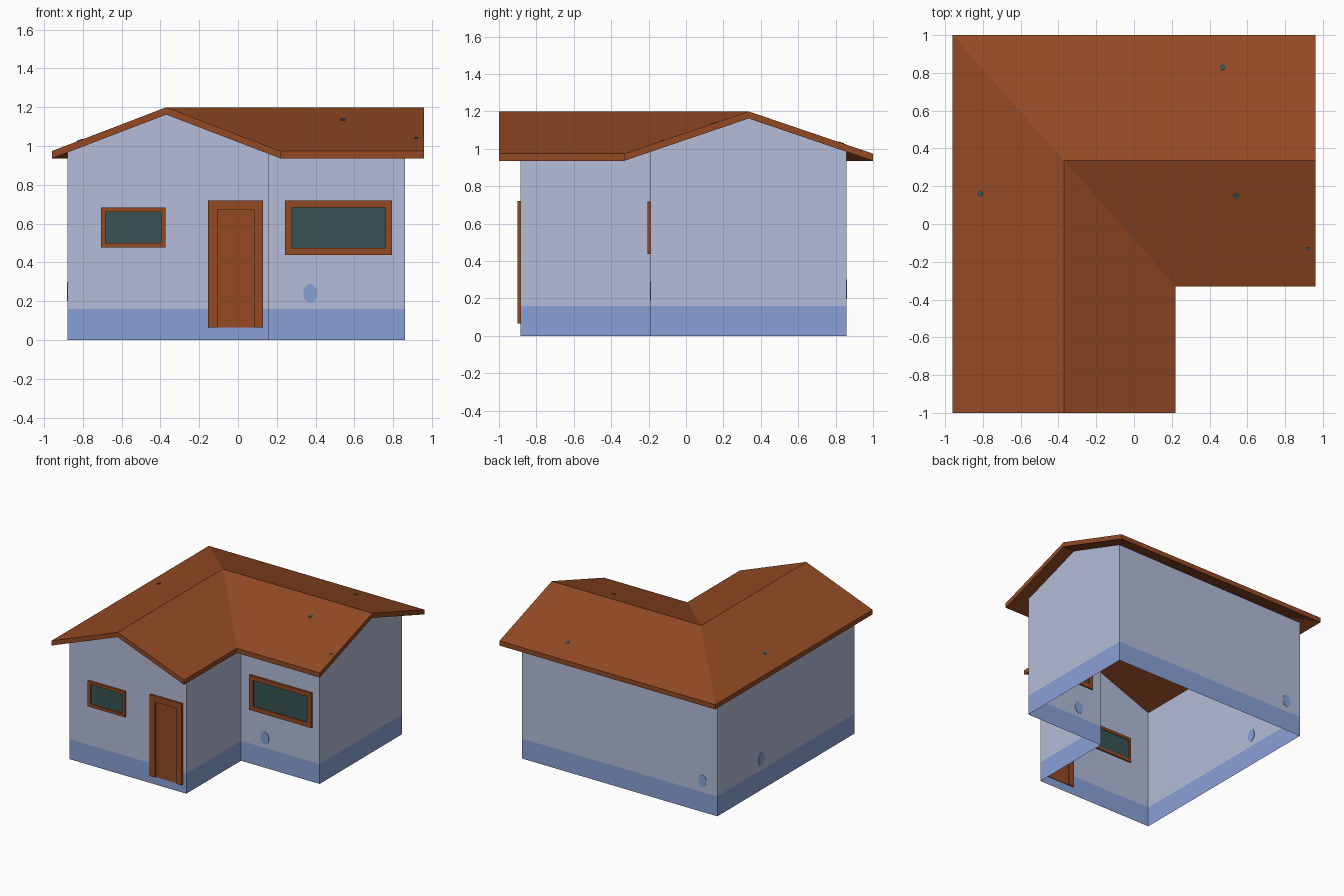
import bpy, bmesh, math
from mathutils import Vector, Matrix

if "Cube" in bpy.data.objects:
    bpy.data.objects.remove(bpy.data.objects["Cube"])


def material(name, rgb):
    lin = [(c / 255 / 12.92) if c < 11 else ((c / 255 + 0.055) / 1.055) ** 2.4 for c in rgb]
    m = bpy.data.materials.new(name)
    m.diffuse_color = (*lin, 1)
    m.use_nodes = True
    m.node_tree.nodes["Principled BSDF"].inputs["Base Color"].default_value = m.diffuse_color
    return m


BROWN = material("brown wood and tile", (148, 74, 36))
WALL = material("pale blue wall", (180, 188, 216))
BAND = material("blue base band", (138, 160, 214))
GLASS = material("dark teal glass", (57, 83, 84))


def finish(bm, name, *mats):
    bmesh.ops.recalc_face_normals(bm, faces=bm.faces)
    me = bpy.data.meshes.new(name)
    bm.to_mesh(me)
    bm.free()
    for m in mats:
        me.materials.append(m)
    ob = bpy.data.objects.new(name, me)
    bpy.context.collection.objects.link(ob)
    return ob


# roof dimensions: eave and ridge heights, plan limits, ridge lines
EAVE, RIDGE, THICK = 0.974, 1.2, 0.038
X0, XM, X1, X2 = -0.96, -0.37, 0.22, 0.96
Y0, Y1, YM, Y2 = -1.0, -0.33, 0.335, 1.0


def roof_z(x, y):
    """Top height of the L-shaped roof: hip outside, valley inside."""
    sx, sy = (RIDGE - EAVE) / (XM - X0), (RIDGE - EAVE) / (Y2 - YM)
    outer = min(sx * (x - X0), sy * (Y2 - y))
    inner = max(sx * (X1 - x), sy * (y - Y1))
    return EAVE + min(outer, inner)


# roof: four slopes sharing a hip and a valley, extruded down
plan = [(X0, Y0), (XM, Y0), (X1, Y0), (X1, Y1), (X2, Y1), (X2, YM), (X2, Y2), (X0, Y2), (XM, YM)]
bm = bmesh.new()
vs = [bm.verts.new((x, y, roof_z(x, y) - THICK)) for x, y in plan]
for idx in [(0, 1, 8, 7), (1, 2, 3, 8), (8, 3, 4, 5), (5, 6, 7, 8)]:
    bm.faces.new([vs[i] for i in idx])
new = bmesh.ops.extrude_face_region(bm, geom=bm.faces[:], use_keep_orig=True)["geom"]
bmesh.ops.translate(bm, vec=(0, 0, THICK), verts=[g for g in new if isinstance(g, bmesh.types.BMVert)])
finish(bm, "roof", BROWN)

# walls: open L-shaped sheet up to the underside of the roof, coloured by height
WX0, WX1, WX2 = -0.88, 0.16, 0.86
WY0, WY1, WY2 = -0.885, -0.19, 0.858
BAND_Z = 0.16
outline = [(WX0, WY0), (XM, WY0), (WX1, WY0), (WX1, WY1), (WX2, WY1), (WX2, YM), (WX2, WY2), (WX0, WY2)]
bm = bmesh.new()
cols = [[bm.verts.new((x, y, z)) for z in (0, BAND_Z, roof_z(x, y) - THICK)] for x, y in outline]
for i, a in enumerate(cols):
    b = cols[(i + 1) % len(cols)]
    for k, mat in ((0, 1), (1, 0)):
        bm.faces.new((a[k], b[k], b[k + 1], a[k + 1])).material_index = mat
finish(bm, "walls", WALL, BAND)


def add_box(bm, x0, x1, y0, y1, z0, z1):
    m = Matrix.Translation(((x0 + x1) / 2, (y0 + y1) / 2, (z0 + z1) / 2)) @ \
        Matrix.Diagonal((x1 - x0, y1 - y0, z1 - z0, 1))
    bmesh.ops.create_cube(bm, size=1, matrix=m)


def opening(name, y, x0, x1, z0, z1, w, fill, sill=True):
    """Frame of bars with a recessed panel, running through the wall at y."""
    bm = bmesh.new()
    ya, yb = y - 0.016, y + 0.01
    add_box(bm, x0, x0 + w, ya, yb, z0, z1)
    add_box(bm, x1 - w, x1, ya, yb, z0, z1)
    add_box(bm, x0 + w, x1 - w, ya, yb, z1 - w, z1)
    if sill:
        add_box(bm, x0 + w, x1 - w, ya, yb, z0, z0 + w)
    finish(bm, name + "_frame", BROWN)
    bm = bmesh.new()
    add_box(bm, x0 + w, x1 - w, y - 0.006, y + 0.005, z0 + (w if sill else 0), z1 - w)
    finish(bm, name + "_panel", fill)


# door and windows
opening("door", WY0, -0.155, 0.13, 0.065, 0.72, 0.048, BROWN, sill=False)
opening("small_window", WY0, -0.707, -0.375, 0.477, 0.682, 0.023, GLASS)
opening("large_window", WY1, 0.243, 0.795, 0.438, 0.718, 0.035, GLASS)


def plate(name, centre, normal, rx, ry, mat):
    """Thin ten-sided spot lying across a surface."""
    bm = bmesh.new()
    rot = Vector(normal).to_track_quat('Z', 'Y').to_matrix().to_4x4()
    bmesh.ops.create_cone(bm, cap_ends=True, segments=10, radius1=1, radius2=1, depth=0.006,
                          matrix=Matrix.Translation(centre) @ rot @ Matrix.Diagonal((rx, ry, 1, 1)))
    finish(bm, name, mat)


# painted spots low on three walls
plate("front_wall_spot", (0.372, WY1, 0.24), (0, -1, 0), 0.037, 0.05, BAND)
plate("back_wall_spot", (-0.75, WY2, 0.25), (0, 1, 0), 0.037, 0.05, BAND)
plate("left_wall_spot", (WX0, 0.30, 0.25), (-1, 0, 0), 0.037, 0.05, BAND)

# small dark spots on the roof slopes
for i, (x, y) in enumerate([(0.47, 0.83), (-0.815, 0.16), (0.54, 0.147), (0.92, -0.13)]):
    h = 0.005
    n = (roof_z(x - h, y) - roof_z(x + h, y), roof_z(x, y - h) - roof_z(x, y + h), 2 * h)
    r = 0.01 if i == 3 else 0.016
    plate(f"roof_spot_{i + 1}", (x, y, roof_z(x, y)), n, r, r, GLASS)
